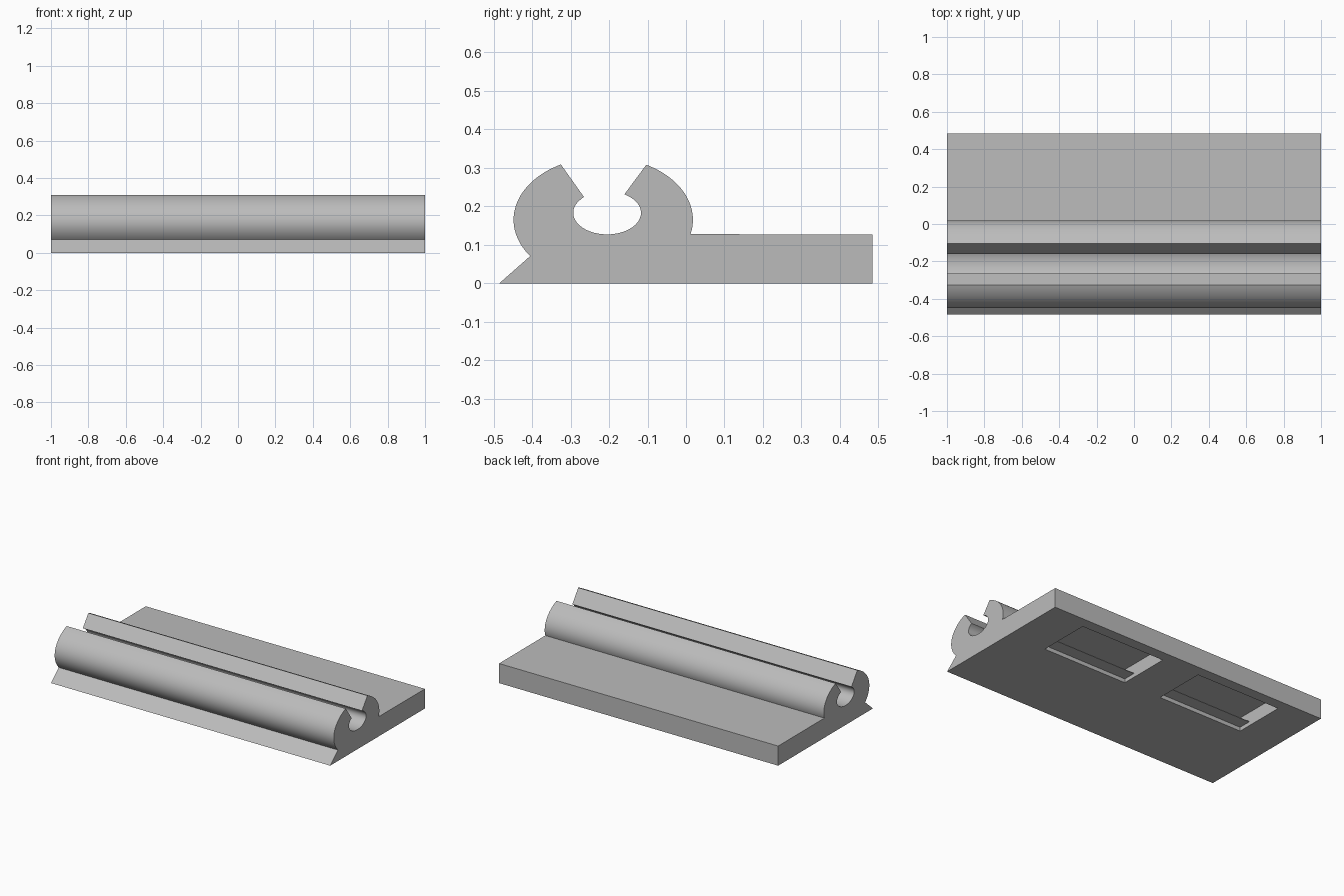
import bpy, bmesh, math

cube = bpy.data.objects.get("Cube")
if cube:
    bpy.data.objects.remove(cube, do_unlink=True)

grey = bpy.data.materials.new("plain grey")
grey.use_nodes = True
colour = (0.5, 0.5, 0.5, 1)
grey.diffuse_color = colour
grey.node_tree.nodes["Principled BSDF"].inputs["Base Color"].default_value = colour


def arc(centre, radii, start, end, steps):
    """Points (y, z) along an elliptical arc, angles in degrees."""
    points = []
    for i in range(steps + 1):
        t = math.radians(start + (end - start) * i / steps)
        points.append((centre[0] + radii[0] * math.cos(t),
                       centre[1] + radii[1] * math.sin(t)))
    return points


def extrude_profile(name, profile, x0, x1):
    """Solid with a (y, z) profile running along x."""
    bm = bmesh.new()
    face = bm.faces.new([bm.verts.new((x0, y, z)) for y, z in profile])
    moved = bmesh.ops.extrude_face_region(bm, geom=[face])["geom"]
    verts = [v for v in moved if isinstance(v, bmesh.types.BMVert)]
    bmesh.ops.translate(bm, vec=(x1 - x0, 0, 0), verts=verts)
    bmesh.ops.recalc_face_normals(bm, faces=bm.faces)
    mesh = bpy.data.meshes.new(name)
    bm.to_mesh(mesh)
    bm.free()
    mesh.materials.append(grey)
    obj = bpy.data.objects.new(name, mesh)
    bpy.context.collection.objects.link(obj)
    return obj


# Base plate with the open clip channel and the pointed front edge
outer = ((-0.215, 0.165), (0.233, 0.163))
inner = ((-0.205, 0.183), (0.088, 0.056))
profile = [(-0.485, 0), (0.485, 0), (0.485, 0.127)]
profile += arc(*outer, -13.3, 61.3, 24)
profile += arc(*inner, 59.3, -227, 48)
profile += arc(*outer, 118.2, 215.4, 30)
rail = extrude_profile("clip_rail", profile, -1, 1)

# Two underside pockets, each with a thin lip along one side
pocket = [(0.076, -0.02), (0.416, -0.02), (0.416, 0.087), (0.076, 0.087),
          (0.076, 0.029), (0.157, 0.029), (0.157, 0.025), (0.076, 0.025)]
bpy.context.view_layer.objects.active = rail
for x0 in (-0.735, 0.133):
    cutter = extrude_profile("pocket_cutter", pocket, x0, x0 + 0.602)
    cutter.hide_render = True
    cut = rail.modifiers.new("pocket", "BOOLEAN")
    cut.operation = "DIFFERENCE"
    cut.solver = "EXACT"
    cut.object = cutter
    bpy.ops.object.modifier_apply(modifier=cut.name)
    bpy.data.objects.remove(cutter, do_unlink=True)

# Smooth curves, sharp corners
bpy.ops.object.select_all(action="DESELECT")
rail.select_set(True)
bpy.ops.object.shade_smooth_by_angle(angle=math.radians(30))
